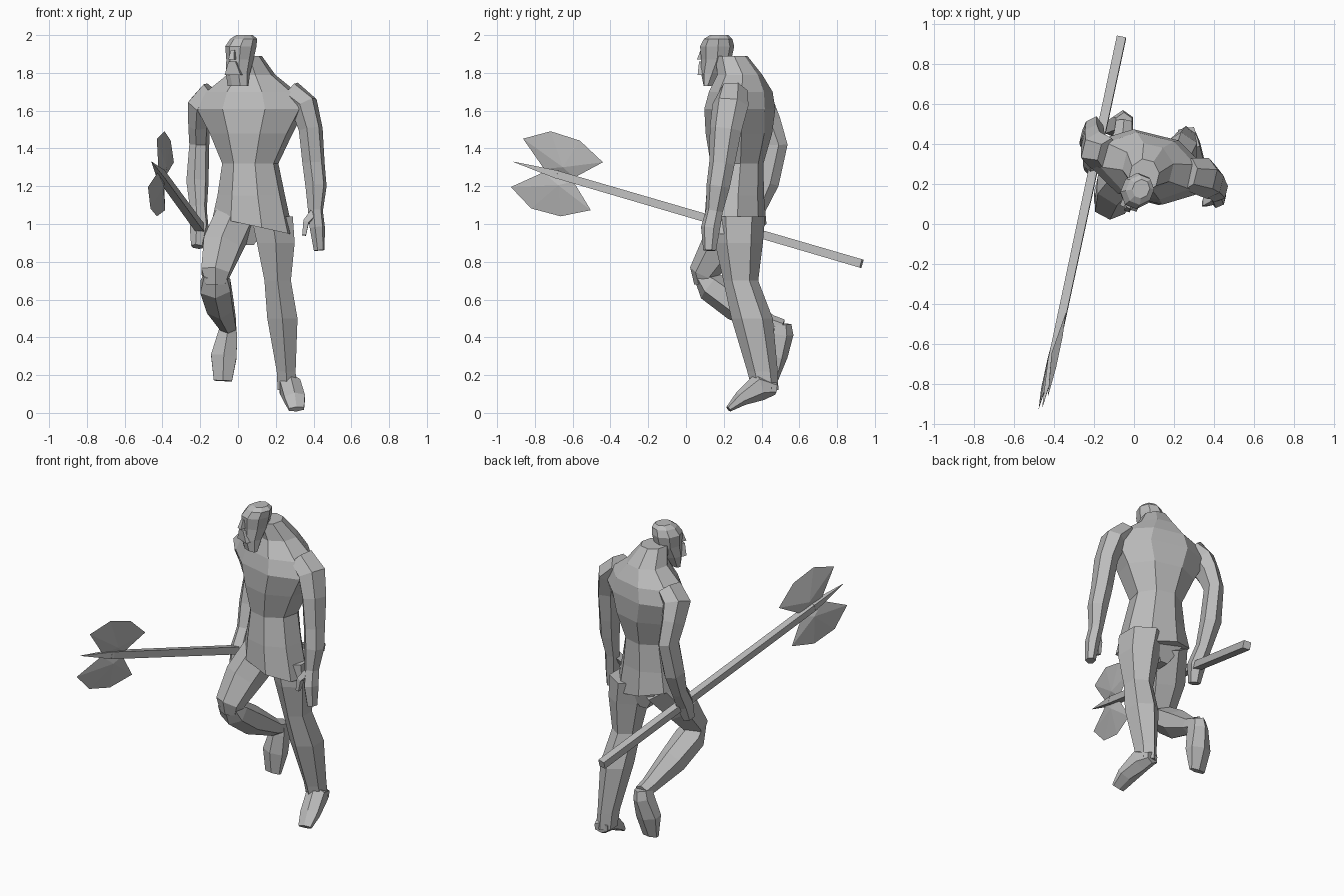
import bpy, bmesh, math
from mathutils import Vector

cube = bpy.data.objects.get("Cube")
if cube:
    bpy.data.objects.remove(cube)

grey = bpy.data.materials.new("plain grey")
grey.use_nodes = True
grey.diffuse_color = (.5, .5, .5, 1)
for node in grey.node_tree.nodes:
    if node.type == 'BSDF_PRINCIPLED':
        node.inputs["Base Color"].default_value = grey.diffuse_color

UP = Vector((0, 0, 1))
ACROSS = Vector((1, 0, 0))
CHEST_ACROSS = Vector((.97, -.24, 0))
HEAD_ACROSS = Vector((.93, -.37, 0))


def finish(name, bm):
    """Turn a bmesh into a flat shaded object."""
    bmesh.ops.recalc_face_normals(bm, faces=bm.faces[:])
    mesh = bpy.data.meshes.new(name)
    bm.to_mesh(mesh)
    bm.free()
    mesh.materials.append(grey)
    obj = bpy.data.objects.new(name, mesh)
    bpy.context.collection.objects.link(obj)
    return obj


def loft(name, stations, sides=6, across=ACROSS, level=False):
    """Skin rings given as (x, y, z, half width, half depth).
    Rings are level, or square to the path they follow."""
    bm = bmesh.new()
    centres = [Vector(s[:3]) for s in stations]
    rings = []
    for i, (centre, station) in enumerate(zip(centres, stations)):
        ahead = centres[min(i + 1, len(centres) - 1)]
        behind = centres[max(i - 1, 0)]
        axis = UP if level else (ahead - behind).normalized()
        side = (across - axis * across.dot(axis)).normalized()
        depth = axis.cross(side)
        grow = 1 / math.cos(math.pi / sides)
        ring = []
        for k in range(sides):
            a = math.tau * (k + .5) / sides
            offset = side * math.cos(a) * station[3] + depth * math.sin(a) * station[4]
            ring.append(bm.verts.new(centre + offset * grow))
        rings.append(ring)
    for low, high in zip(rings, rings[1:]):
        for k in range(sides):
            n = (k + 1) % sides
            bm.faces.new((low[k], low[n], high[n], high[k]))
    bm.faces.new(rings[0])
    bm.faces.new(rings[-1])
    return finish(name, bm)


# Torso with tunic, the hem hanging lower on the left
tunic = loft("torso_and_tunic", [
    (.08, .26, .99, .205, .15),
    (.07, .26, 1.15, .17, .14),
    (.065, .27, 1.32, .14, .13),
    (.07, .28, 1.48, .21, .16),
    (.07, .285, 1.61, .28, .165),
    (.07, .29, 1.70, .23, .15),
    (.07, .285, 1.79, .12, .11),
    (.05, .24, 1.89, .07, .08),
], sides=8, across=CHEST_ACROSS, level=True)
for vert in tunic.data.vertices[:8]:
    vert.co.z -= .22 * (vert.co.x - .08)

# Tail of cloth below the hem
loft("loincloth", [
    (.06, .29, 1.04, .12, .09),
    (.06, .30, .89, .025, .04),
], sides=4, level=True)

# Head: beard, jaw, cheeks, brow and crown
loft("head_and_beard", [
    (.0, .125, 1.73, .055, .025),
    (.0, .14, 1.80, .06, .055),
    (.01, .16, 1.87, .065, .075),
    (.015, .165, 1.94, .075, .085),
    (.03, .17, 1.98, .065, .07),
    (.035, .175, 2.0, .04, .045),
], sides=8, across=HEAD_ACROSS, level=True)
loft("nose", [
    (-.025, .09, 1.92, .01, .01),
    (-.03, .08, 1.87, .016, .018),
], sides=4, across=HEAD_ACROSS, level=True)
loft("moustache", [
    (-.025, .095, 1.86, .02, .02),
    (-.022, .095, 1.79, .045, .018),
], sides=4, across=HEAD_ACROSS, level=True)

# Left arm hangs ahead of the body
loft("left_arm", [
    (.27, .25, 1.70, .06, .07),
    (.35, .235, 1.63, .065, .085),
    (.385, .21, 1.50, .055, .075),
    (.40, .19, 1.32, .052, .06),
    (.413, .17, 1.2, .05, .055),
    (.41, .15, 1.07, .035, .04),
    (.42, .13, .98, .035, .045),
    (.43, .125, .86, .025, .03),
], across=CHEST_ACROSS)
loft("left_thumb", [
    (.40, .13, 1.05, .02, .025),
    (.36, .11, 1.01, .015, .02),
    (.35, .10, .94, .01, .012),
], sides=4)

# Right arm reaches back at the elbow and grips the shaft
loft("right_arm", [
    (-.13, .35, 1.70, .06, .07),
    (-.195, .37, 1.63, .065, .085),
    (-.205, .42, 1.53, .05, .075),
    (-.205, .465, 1.42, .045, .065),
    (-.215, .425, 1.22, .052, .06),
    (-.21, .37, 1.08, .04, .045),
    (-.205, .31, .98, .045, .05),
    (-.215, .28, .88, .03, .035),
], across=CHEST_ACROSS)

# Left leg stands on its toes
loft("left_leg", [
    (.18, .28, 1.04, .11, .12),
    (.2, .28, .9, .1, .11),
    (.21, .29, .7, .07, .08),
    (.235, .35, .5, .08, .095),
    (.255, .405, .22, .05, .07),
    (.26, .42, .12, .05, .06),
], level=True)
loft("left_foot", [
    (.26, .475, .13, .04, .03),
    (.275, .39, .14, .055, .065),
    (.3, .29, .075, .055, .035),
    (.31, .225, .02, .04, .014),
])

# Right leg lifted, shin swinging back
loft("right_thigh", [
    (-.01, .28, 1.04, .1, .11),
    (-.085, .18, .88, .1, .09),
    (-.12, .09, .74, .075, .065),
    (-.12, .09, .68, .05, .04),
])
loft("right_shin", [
    (-.12, .07, .73, .06, .03),
    (-.12, .13, .67, .08, .07),
    (-.095, .27, .57, .07, .075),
    (-.055, .44, .47, .045, .045),
    (-.05, .51, .45, .04, .04),
])
loft("right_foot", [
    (-.05, .50, .47, .04, .05),
    (-.055, .50, .42, .05, .06),
    (-.075, .48, .30, .068, .05),
    (-.08, .465, .17, .048, .018),
])

# Axe: square shaft, spike and a mirrored pair of blades
HEAD = Vector((-.403, -.66, 1.255))
BUTT = Vector((-.063, .93, .79))
forward = (HEAD - BUTT).normalized()
outward = (UP + ACROSS * .12)
outward = (outward - forward * outward.dot(forward)).normalized()
thick = forward.cross(outward)


def along(distance, size):
    return (*(HEAD + forward * distance), size, size)


loft("axe_shaft", [(*BUTT, .023, .023), along(.04, .021)], sides=4)
loft("axe_spike", [along(.02, .022), along(.27, .001)], sides=4)

outline = [(.25, .134), (.115, .214), (-.05, .21), (-.2, .133), (-.07, .01), (.1, .01)]
for name, flip in (("upper_blade", 1), ("lower_blade", -1)):
    bm = bmesh.new()
    corners = [HEAD + forward * u + outward * v * flip for u, v in outline]
    rim = [bm.verts.new(c) for c in corners]
    # Ridge in the middle of each cheek, thinning to the cutting rim
    for cheek in (1, -1):
        ridge = bm.verts.new(HEAD + outward * flip * .05 + thick * cheek * .018)
        for a, b in zip(rim, rim[1:] + rim[:1]):
            bm.faces.new((a, b, ridge))
    finish(name, bm)
